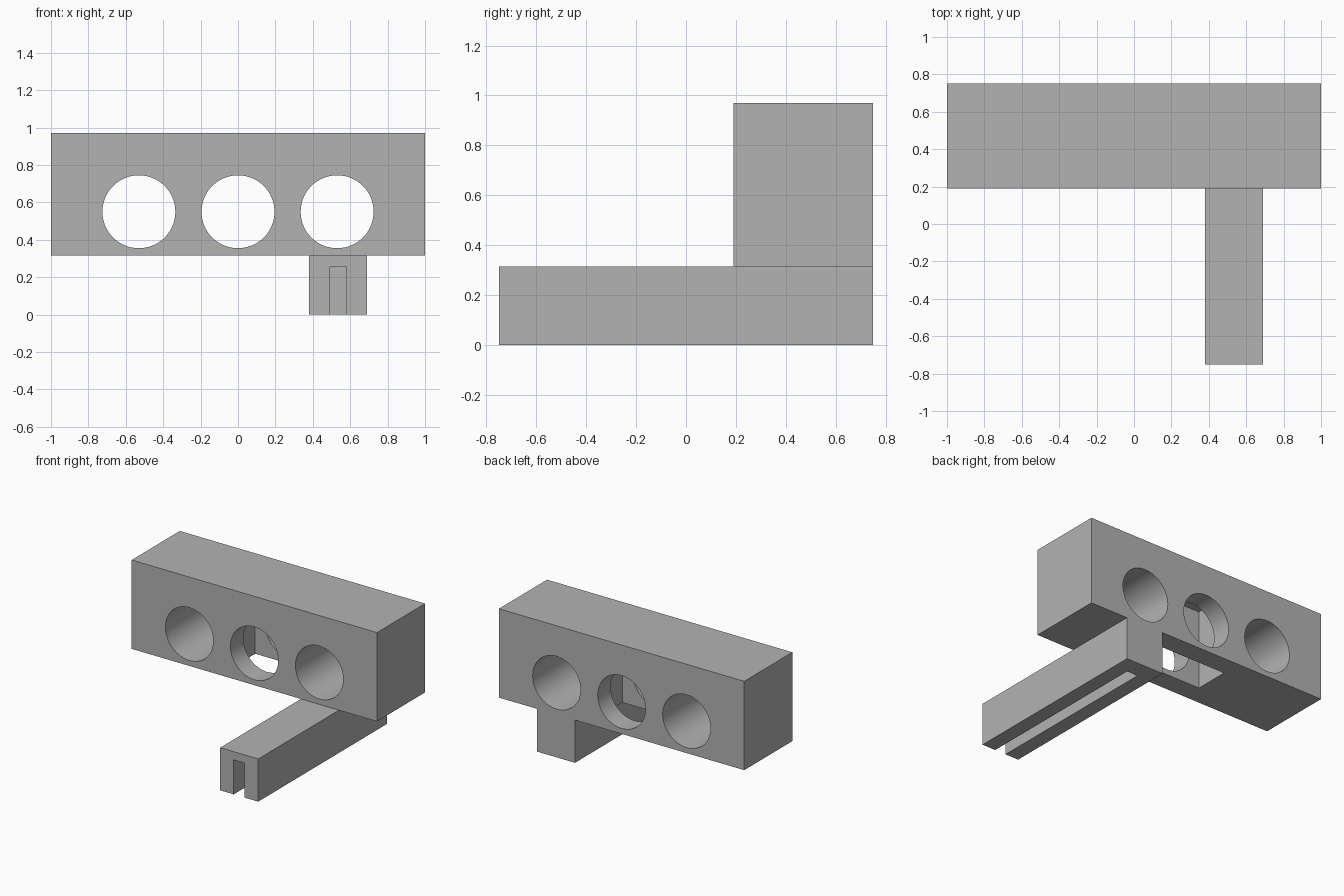
import bpy
import math

cube = bpy.data.objects.get("Cube")
if cube:
    bpy.data.objects.remove(cube, do_unlink=True)

grey = bpy.data.materials.new("plain grey")
grey.use_nodes = True
colour = (0.45, 0.45, 0.45, 1)
grey.diffuse_color = colour
grey.node_tree.nodes["Principled BSDF"].inputs["Base Color"].default_value = colour


def box(name, low, high):
    """Axis-aligned block between two opposite corners."""
    middle = [(a + b) / 2 for a, b in zip(low, high)]
    bpy.ops.mesh.primitive_cube_add(size=1, location=middle)
    ob = bpy.context.object
    ob.name = name
    ob.scale = [b - a for a, b in zip(low, high)]
    bpy.ops.object.transform_apply(location=False, rotation=False, scale=True)
    ob.data.materials.append(grey)
    return ob


def bore(name, x, y, z, radius, depth):
    """Round cutter lying along y."""
    bpy.ops.mesh.primitive_cylinder_add(vertices=64, radius=radius, depth=depth,
                                        location=(x, y, z), rotation=(math.pi / 2, 0, 0))
    ob = bpy.context.object
    ob.name = name
    ob.data.materials.append(grey)
    return ob


def cut(target, cutters):
    """Subtract the cutters, then remove them."""
    bpy.ops.object.select_all(action='DESELECT')
    target.select_set(True)
    bpy.context.view_layer.objects.active = target
    for cutter in cutters:
        cutter.hide_render = True
        mod = target.modifiers.new("cut", 'BOOLEAN')
        mod.operation = 'DIFFERENCE'
        mod.solver = 'EXACT'
        mod.object = cutter
        bpy.ops.object.modifier_apply(modifier=mod.name)
        bpy.data.objects.remove(cutter, do_unlink=True)
    bpy.ops.object.shade_smooth_by_angle(angle=math.radians(30))


BACK, FACE, FRONT = 0.75, 0.19, -0.75
BASE, TOP = 0.315, 0.97
MID = (BACK + FACE) / 2

# Main block: hollow centre open underneath, three round through holes
body = box("body_block", (-1, FACE, BASE), (1, BACK, TOP))
pocket = box("pocket_cutter", (-0.28, MID - 0.13, BASE - 0.1), (0.28, MID + 0.13, 0.9))
holes = [bore("hole_cutter", x, MID, 0.55, 0.195, 1) for x in (-0.53, 0, 0.53)]
cut(body, [pocket] + holes)

# Long arm under the block, slotted from below and open at the front end
arm = box("slotted_arm", (0.38, FRONT, 0), (0.69, BACK, BASE))
slot = box("slot_cutter", (0.49, FRONT - 0.1, -0.1), (0.58, 0.62, 0.255))
cut(arm, [slot])
